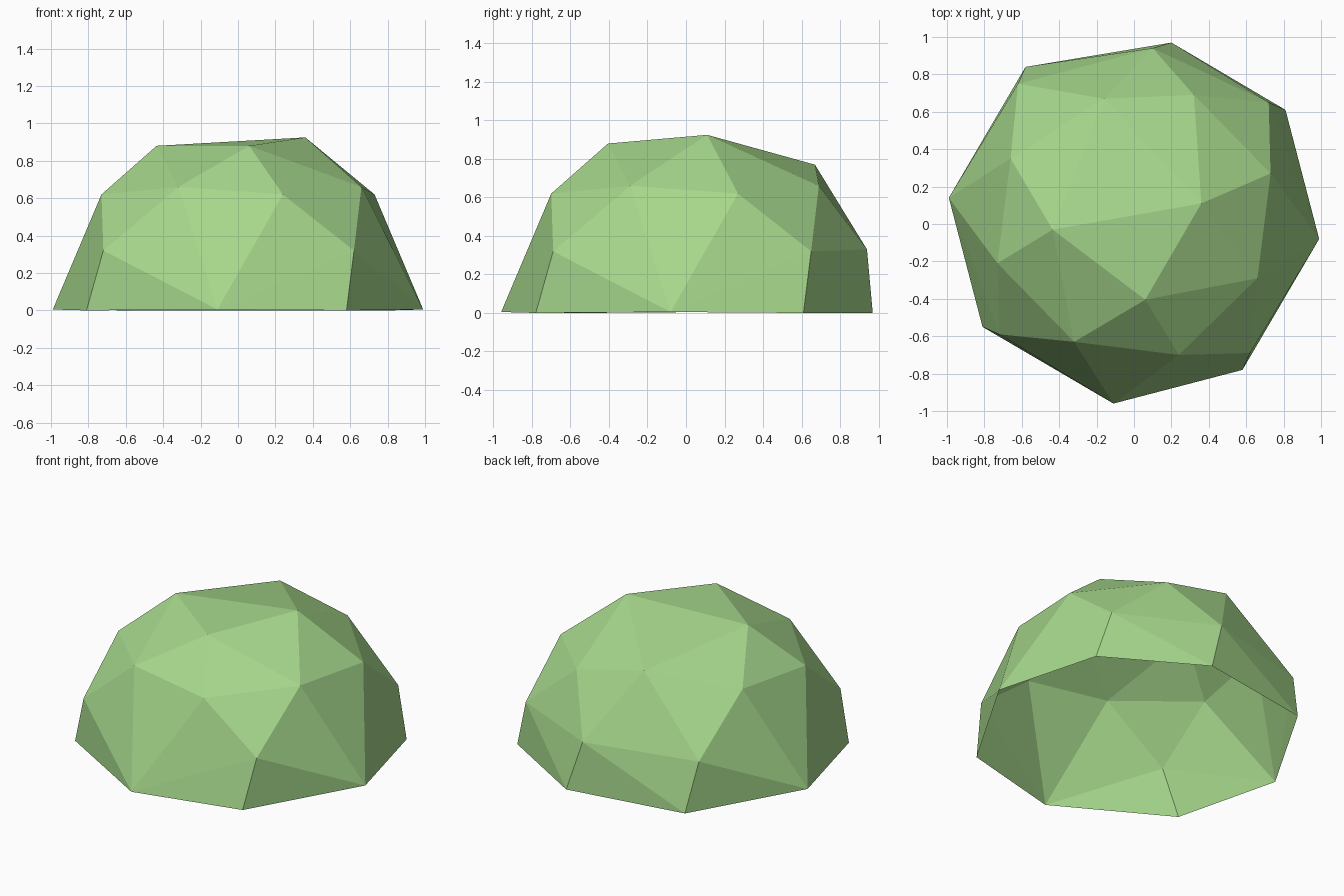
import bpy, bmesh
from mathutils import Vector

if "Cube" in bpy.data.objects:
    bpy.data.objects.remove(bpy.data.objects["Cube"])

CENTRE_Y = 0.03


def ring(x, y, z, skip=()):
    """Four points turned in quarter steps about the dome axis."""
    pts = []
    for k in range(4):
        if k not in skip:
            pts.append(Vector((x, y + CENTRE_Y, z)))
        x, y = -y, x
    return pts


# Faceted dome: rings with quarter-turn symmetry
points = (
    ring(0.06, -0.435, 0.88, skip=(1, 2))     # crown
    + ring(0.24, -0.73, 0.62, skip=(2,))      # shoulder
    + ring(-0.32, -0.66, 0.66)                # shoulder
    + ring(0.62, -0.72, 0.32)                 # waist
    + ring(-0.11, -0.99, 0.005, skip=(2,))    # rim
    + ring(0.58, -0.81, 0.0)                  # rim
)
# Irregular points at the top and back
points += [Vector(p) for p in (
    (0.36, 0.11, 0.925), (-0.16, 0.67, 0.77), (0.10, 0.94, 0.33), (0.20, 0.97, 0.0))]

bm = bmesh.new()
for p in points:
    bm.verts.new(p)
bmesh.ops.convex_hull(bm, input=bm.verts[:])
bmesh.ops.recalc_face_normals(bm, faces=bm.faces[:])

# Open underside
floor = [f for f in bm.faces if f.normal.z < -0.8]
bmesh.ops.delete(bm, geom=floor, context='FACES')

mesh = bpy.data.meshes.new("dome_shell")
bm.to_mesh(mesh)
bm.free()

green = bpy.data.materials.new("leaf green")
green.diffuse_color = (0.38, 0.68, 0.26, 1)
green.use_nodes = True
green.node_tree.nodes["Principled BSDF"].inputs["Base Color"].default_value = green.diffuse_color
mesh.materials.append(green)

dome = bpy.data.objects.new("dome_shell", mesh)
bpy.context.collection.objects.link(dome)
